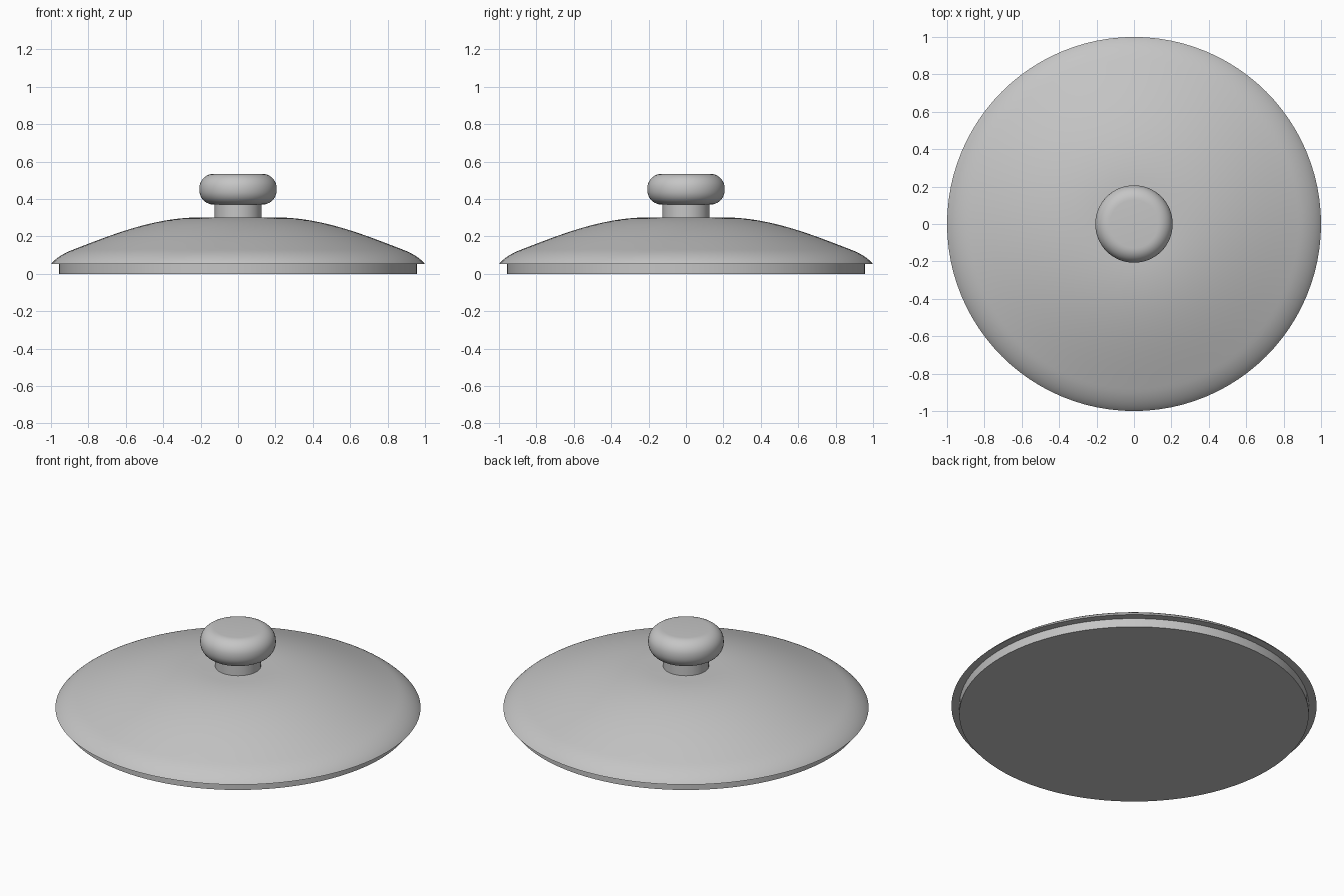
import bpy, bmesh, math
from mathutils import Vector
from mathutils.geometry import interpolate_bezier

cube = bpy.data.objects.get("Cube")
if cube:
    bpy.data.objects.remove(cube, do_unlink=True)

grey = bpy.data.materials.new("plain grey")
grey.use_nodes = True
colour = (0.56, 0.56, 0.56, 1)
grey.diffuse_color = colour
grey.node_tree.nodes["Principled BSDF"].inputs["Base Color"].default_value = colour


def bezier(a, b, c, d, count):
    """Sampled (radius, height) points along one curve."""
    return [tuple(p) for p in interpolate_bezier(*map(Vector, (a, b, c, d)), count)]


def arc(r, z, size, start, end, count=10):
    """Rounded corner centred on (r, z), angles in degrees."""
    angles = [math.radians(start + (end - start) * i / (count - 1)) for i in range(count)]
    return [(r + size * math.cos(a), z + size * math.sin(a)) for a in angles]


def lathe(name, profile, steps=96):
    """Spin a profile that starts and ends on the z axis into a closed solid."""
    bm = bmesh.new()
    verts = [bm.verts.new((r, 0, z)) for r, z in profile]
    edges = [bm.edges.new(pair) for pair in zip(verts, verts[1:])]
    bmesh.ops.spin(bm, geom=verts + edges, axis=(0, 0, 1), cent=(0, 0, 0),
                   angle=math.tau, steps=steps, use_duplicate=False)
    bmesh.ops.remove_doubles(bm, verts=bm.verts, dist=0.0001)
    bmesh.ops.recalc_face_normals(bm, faces=bm.faces)
    mesh = bpy.data.meshes.new(name)
    bm.to_mesh(mesh)
    bm.free()
    mesh.materials.append(grey)
    obj = bpy.data.objects.new(name, mesh)
    bpy.context.collection.objects.link(obj)
    bpy.ops.object.select_all(action="DESELECT")
    obj.select_set(True)
    bpy.context.view_layer.objects.active = obj
    bpy.ops.object.shade_smooth_by_angle(angle=math.radians(35))
    return obj


# Lid: inset rim underneath, rounded edge, then a sweeping dome with a flat crown
rim = [(0, 0), (0.957, 0), (0.957, 0.052)]
edge = bezier((1, 0.052), (0.98, 0.078), (0.94, 0.108), (0.88, 0.13), 10)
dome = bezier((0.88, 0.13), (0.68, 0.207), (0.45, 0.302), (0.2, 0.302), 20)
lathe("lid", rim + edge + dome[1:] + [(0, 0.302)])

# Neck that carries the knob
lathe("knob_neck", [(0, 0.29), (0.125, 0.29), (0.125, 0.38), (0, 0.38)], 64)

# Flattened round knob
lower = arc(0.129, 0.448, 0.078, -90, 0)
upper = arc(0.129, 0.457, 0.078, 0, 90)
lathe("knob", [(0, 0.37)] + lower + upper + [(0, 0.535)], 64)
